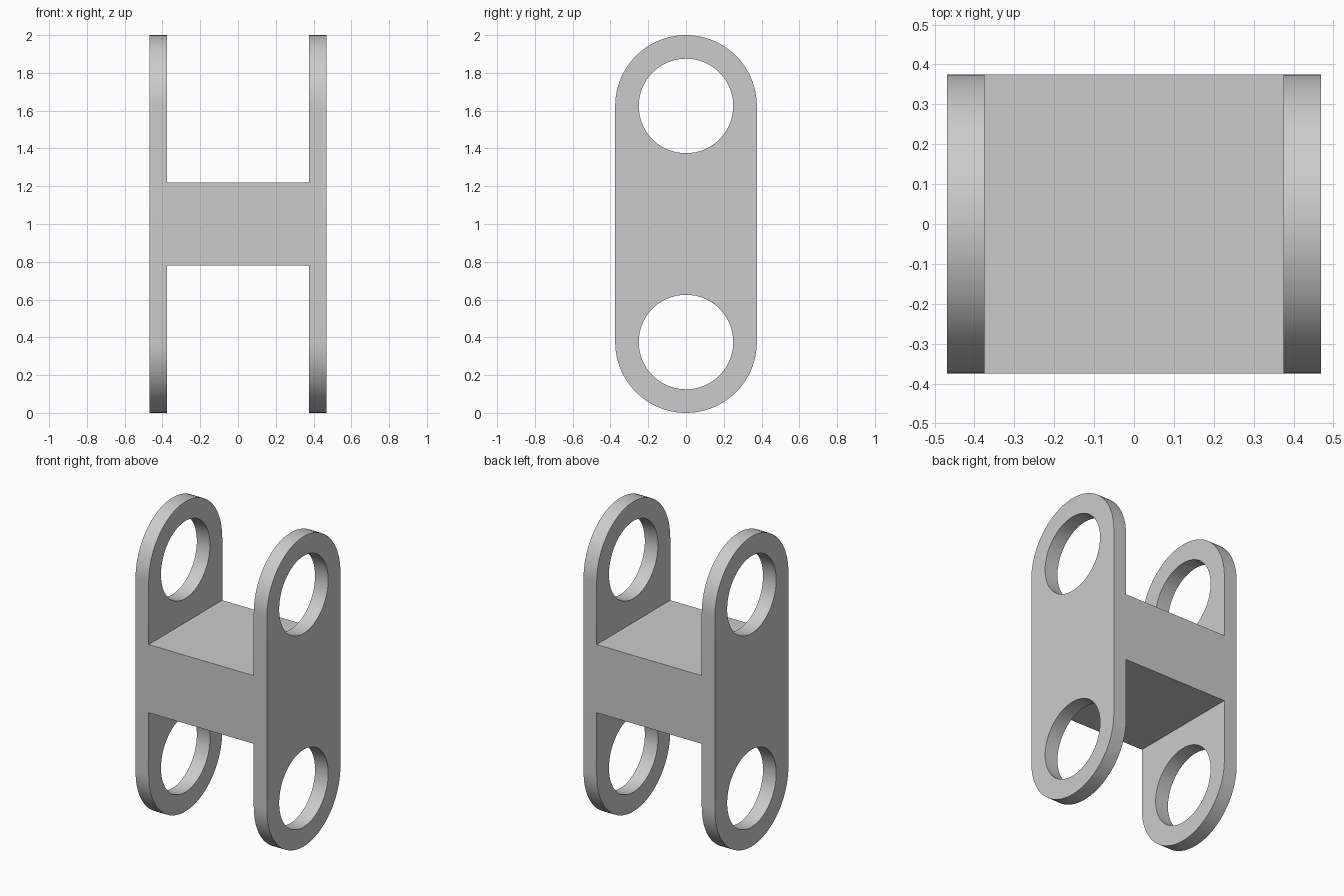
import bpy
import bmesh
from math import cos, sin, pi

old = bpy.data.objects.get("Cube")
if old:
    bpy.data.objects.remove(old, do_unlink=True)

HALF_W, INNER = 0.469, 0.375      # outer and inner faces of the side plates
R_OUT, R_HOLE = 0.375, 0.25       # rounded end and hole radii
LOW, HIGH = 0.375, 1.625          # hole centre heights
WEB_LOW, WEB_HIGH = 0.78, 1.22    # cross block heights
ARC = 48

grey = bpy.data.materials.new("light_grey")
color = (0.6, 0.6, 0.6, 1)
grey.use_nodes = True
grey.diffuse_color = color
grey.node_tree.nodes["Principled BSDF"].inputs["Base Color"].default_value = color


def arc(radius, z, start, sweep, steps):
    return [(radius * cos(start + sweep * i / steps),
             z + radius * sin(start + sweep * i / steps)) for i in range(steps + 1)]


def prism(name, outline, half):
    """Extrude a closed (y, z) outline from -half to +half along x."""
    bm = bmesh.new()
    face = bm.faces.new([bm.verts.new((-half, y, z)) for y, z in outline])
    new = bmesh.ops.extrude_face_region(bm, geom=[face])["geom"]
    bmesh.ops.translate(bm, vec=(2 * half, 0, 0),
                        verts=[v for v in new if isinstance(v, bmesh.types.BMVert)])
    bmesh.ops.recalc_face_normals(bm, faces=bm.faces)
    mesh = bpy.data.meshes.new(name)
    bm.to_mesh(mesh)
    bm.free()
    mesh.materials.append(grey)
    obj = bpy.data.objects.new(name, mesh)
    bpy.context.collection.objects.link(obj)
    return obj


# Solid body with rounded ends
body = prism("double_link_body",
             arc(R_OUT, HIGH, 0, pi, ARC) + arc(R_OUT, LOW, pi, pi, ARC), HALF_W)

# Gaps between the plates, then the round holes through them
cutters = []
for name, z0, z1 in (("lower_gap", -1, WEB_LOW), ("upper_gap", WEB_HIGH, 3)):
    cutters.append(prism(name, [(-1, z0), (1, z0), (1, z1), (-1, z1)], INNER))
for name, z in (("lower_hole", LOW), ("upper_hole", HIGH)):
    cutters.append(prism(name, arc(R_HOLE, z, 0, 2 * pi, 2 * ARC)[:-1], 1))

bpy.ops.object.select_all(action="DESELECT")
bpy.context.view_layer.objects.active = body
body.select_set(True)
for cutter in cutters:
    cutter.hide_render = True
    mod = body.modifiers.new(cutter.name, "BOOLEAN")
    mod.operation = "DIFFERENCE"
    mod.solver = "EXACT"
    mod.object = cutter
    bpy.ops.object.modifier_apply(modifier=mod.name)
    bpy.data.objects.remove(cutter, do_unlink=True)

bpy.ops.object.shade_smooth_by_angle(angle=pi / 6)
